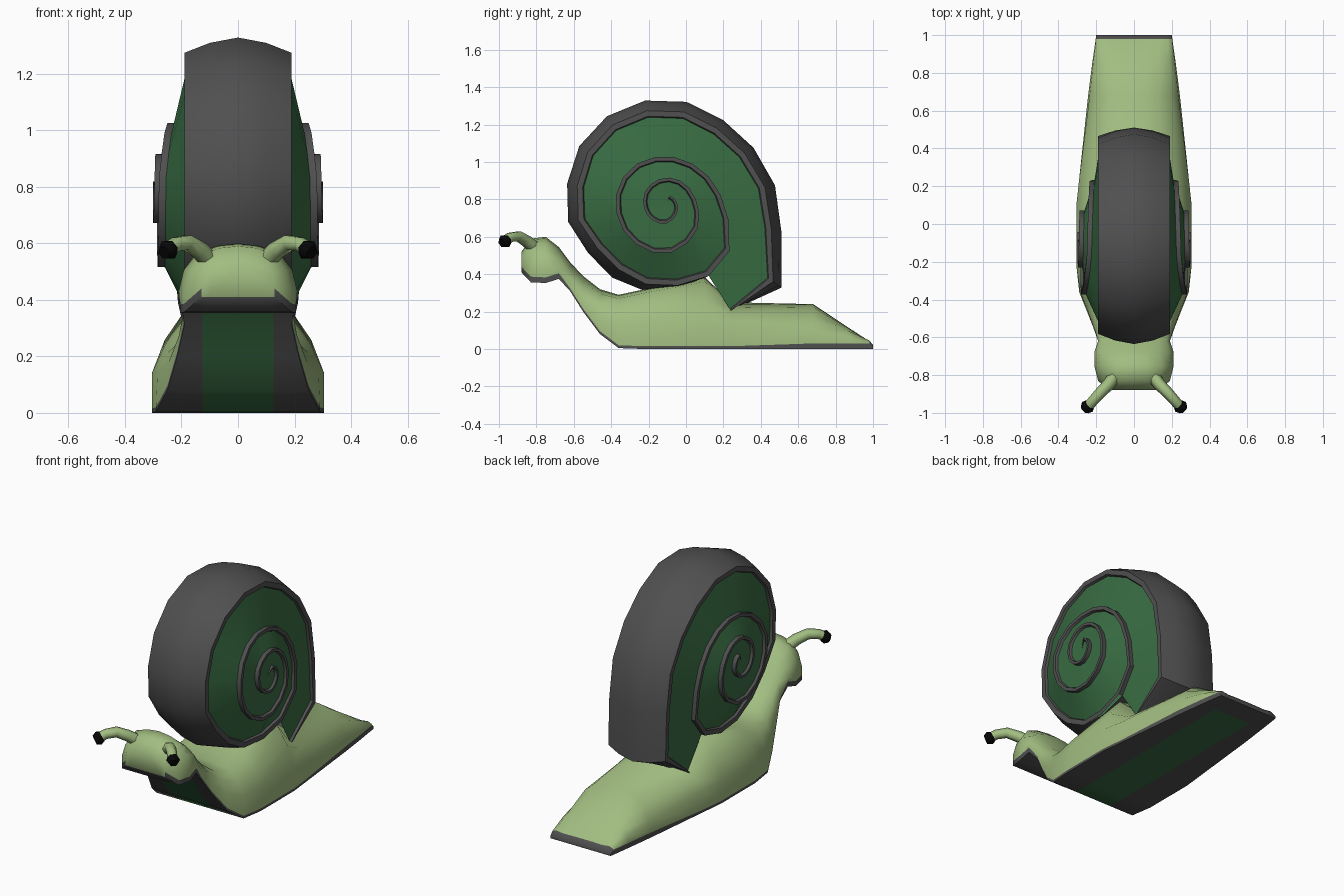
import bpy, bmesh, math
from mathutils import Vector

if "Cube" in bpy.data.objects:
    bpy.data.objects.remove(bpy.data.objects["Cube"])


def material(name, rgb):
    m = bpy.data.materials.new(name)
    m.diffuse_color = (*rgb, 1)
    m.use_nodes = True
    m.node_tree.nodes["Principled BSDF"].inputs["Base Color"].default_value = m.diffuse_color
    return m


SKIN = material("pale green skin", (0.36, 0.51, 0.22))
GREY = material("dark grey", (0.08, 0.08, 0.08))
GREEN = material("deep green", (0.04, 0.15, 0.055))
BLACK = material("black", (0.002, 0.002, 0.002))


def build(name, faces, mats, angle):
    """Mesh from (points, material index) faces on the +x side, mirrored in x."""
    bm = bmesh.new()
    for pts, mi in faces:
        f = bm.faces.new([bm.verts.new(p) for p in pts])
        f.material_index = mi
    bmesh.ops.remove_doubles(bm, verts=bm.verts, dist=1e-4)
    me = bpy.data.meshes.new(name)
    bm.to_mesh(me)
    bm.free()
    ob = bpy.data.objects.new(name, me)
    bpy.context.collection.objects.link(ob)
    for m in mats:
        me.materials.append(m)
    bpy.ops.object.select_all(action='DESELECT')
    ob.select_set(True)
    bpy.context.view_layer.objects.active = ob
    bpy.ops.object.shade_smooth_by_angle(angle=math.radians(angle))
    ob.modifiers.new("Mirror", 'MIRROR')
    return ob


def interp(t, table):
    for (a, va), (b, vb) in zip(table, table[1:]):
        if t <= b:
            return va + (vb - va) * (t - a) / (b - a)
    return table[-1][1]


# Shell: one spiral, 16 steps per turn, radius listed from the lip inwards
R = [.67, .77, .645, .605, .57, .555, .565, .567, .563, .55, .528, .518, .478, .475, .47, .455,
     .45, .43, .355, .31, .285, .27, .262, .26, .263, .263, .26, .255, .255, .256, .26, .257,
     .24, .222, .195, .175, .165, .158, .15, .14, .13, .122, .112, .105, .102, .1, .1, .1,
     .092, .085, .08, .073, .067, .06]
N, LAST = 16, len(R) - 1
DROP = [(0, 0), (1, .055), (13, .055), (16, 0), (99, 0)]
HEIGHT = [(0, .19), (14, .19), (18, .235), (23, .25), (26, .28), (36, .29), (46, .30), (99, .30)]
WIDTH = [(0, .005), (1, .03), (14, .03), (20, .022), (36, .018), (53, .012)]


def polar(i, r, x):
    a = math.radians(-57.5 + 22.5 * i)
    return Vector((x, -.12 + r * math.cos(a), .77 + r * math.sin(a)))


def tyre_section(i):
    d = interp(i, DROP)
    return [polar(i, R[i], 0), polar(i, R[i] - d * .35, .1), polar(i, R[i] - d, .19)]


def side_section(i):
    e, x, w = R[i] - interp(i, DROP), interp(i, HEIGHT), interp(i, WIDTH)
    pts = [polar(i, e, x), polar(i, e - w, x), polar(i, e - w - .006, x - .014)]
    j = i + N
    if j <= LAST:
        xj = interp(j, HEIGHT)
        return pts + [polar(j, R[j], xj - .025), polar(j, R[j], xj)]
    c = polar(i, 0, .28)
    return pts + [c, c.copy()]


def strip(a, b, mats):
    out = []
    for k, mi in enumerate(mats):
        pts = [a[k], b[k], b[k + 1], a[k + 1]]
        pts = [p for n, p in enumerate(pts) if (p - pts[n - 1]).length > 1e-4]
        if len(pts) > 2:
            out.append((pts, mi))
    return out


faces = []
for i in range(N):
    faces += strip(tyre_section(i), tyre_section(i + 1), [0, 0])
for i in range(LAST):
    faces += strip(side_section(i), side_section(i + 1), [0, 0, 1, 0])
build("shell", faces, [GREY, GREEN], 40)

# Body: y, foot half width, foot z, side point (x, z), shoulder (x, z), top z
STATIONS = [
    (-.88, .13, .41, .135, .46, .09, .505, .52),
    (-.83, .19, .357, .19, .43, .12, .565, .59),
    (-.75, .205, .353, .21, .43, .15, .565, .60),
    (-.68, .20, .375, .21, .43, .13, .52, .545),
    (-.62, .19, .31, .19, .37, .13, .44, .465),
    (-.55, .215, .20, .21, .27, .14, .365, .39),
    (-.46, .25, .08, .245, .18, .16, .295, .32),
    (-.36, .29, .005, .285, .14, .19, .27, .29),
    (-.22, .305, 0, .305, .14, .20, .30, .32),
    (.10, .305, 0, .305, .14, .19, .36, .385),
    (.24, .29, 0, .29, .13, .16, .22, .25),
    (.68, .243, 0, .235, .10, .13, .225, .24),
    (.86, .22, 0, .215, .07, .13, .115, .12),
    (.98, .203, 0, .20, .036, .13, .04, .042),
    (1.0, .20, 0, .20, .012, .13, .014, .015),
]


def body_ring(y, w, zb, xs, zs, xu, zu, zt):
    lip = .03 if y > .5 or y < -.65 else .015
    lip = min(lip, (zs - zb) * .8)
    pts = [(0, zb), (min(.125, w * .8), zb), (w, zb), (w, zb + lip), (xs, zs),
           ((xs + xu) / 2 + .012, (zs + zu) / 2 + .008), (xu, zu), (xu * .5, zt - (zt - zu) * .25), (0, zt)]
    return [Vector((x, y, z)) for x, z in pts]


rings = [body_ring(*s) for s in STATIONS]
faces = [(rings[0], 0), (rings[-1][::-1], 1)]
for a, b in zip(rings, rings[1:]):
    ym = (a[0].y + b[0].y) / 2
    sole = 2 if -.68 < ym < .86 else 1        # green stripe under the foot
    upper = 1 if ym > .98 else 0
    faces += strip(b, a, [sole, 1, 1] + [upper] * 5)[:]
# strip(b, a) walks backwards along y, so its faces point outwards after a flip
faces[2:] = [(pts[::-1], m) for pts, m in faces[2:]]
faces[2:] = [(p if (p[1] - p[0]).cross(p[2] - p[0]).dot(
    sum(p, Vector()) / len(p) - Vector((0, (p[0].y + p[2].y) / 2,
        interp(p[0].y, [(s[0], (s[2] + s[7]) / 2) for s in STATIONS])))) > 0 else p[::-1], m)
    for p, m in faces[2:]]
build("body", faces, [SKIN, GREY, GREEN], 50)


# Eye stalks and eyes: six-sided tubes
def tube(name, path, radii, mat, sides=6):
    path = [Vector(p) for p in path]
    rs = []
    for i, p in enumerate(path):
        d = (path[min(i + 1, len(path) - 1)] - path[max(i - 1, 0)]).normalized()
        u = d.cross(Vector((0, 0, 1))).normalized()
        v = u.cross(d)
        rs.append([p + radii[i] * (u * math.cos(t) + v * math.sin(t))
                   for t in (math.tau * k / sides for k in range(sides))])
    fs = [(rs[0], 0), (rs[-1][::-1], 0)]
    for a, b in zip(rs, rs[1:]):
        fs += [([a[k], b[k], b[(k + 1) % sides], a[(k + 1) % sides]], 0) for k in range(sides)]
    ob = build(name, fs, [mat], 62)
    bm = bmesh.new()
    bm.from_mesh(ob.data)
    bmesh.ops.recalc_face_normals(bm, faces=bm.faces)
    bm.to_mesh(ob.data)
    bm.free()


tube("eye_stalks", [(.09, -.79, .525), (.135, -.85, .575), (.18, -.895, .603), (.22, -.94, .597), (.242, -.965, .58)],
     [.036, .033, .03, .028, .028], SKIN)
tube("eyes", [(.235, -.955, .585), (.247, -.968, .576), (.262, -.985, .567)], [.03, .038, .026], BLACK)
